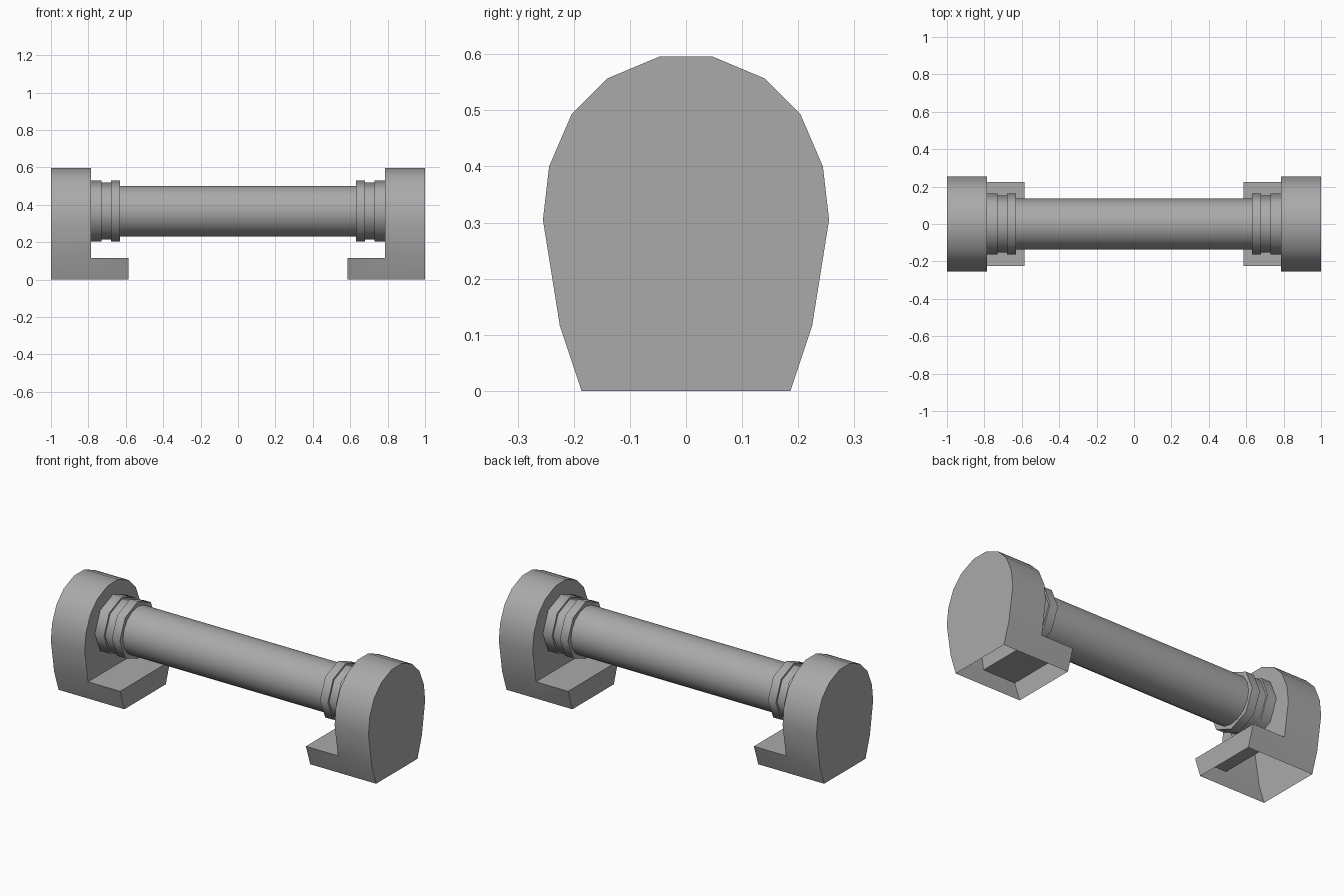
import bpy
import bmesh
import math

cube = bpy.data.objects.get("Cube")
if cube:
    bpy.data.objects.remove(cube)

grey = bpy.data.materials.new("mid_grey")
grey.use_nodes = True
grey.diffuse_color = (0.4, 0.4, 0.4, 1)
grey.node_tree.nodes["Principled BSDF"].inputs["Base Color"].default_value = (0.4, 0.4, 0.4, 1)

AXIS_Z = 0.367


def finish(bm, name, angle):
    bmesh.ops.recalc_face_normals(bm, faces=bm.faces)
    mesh = bpy.data.meshes.new(name)
    bm.to_mesh(mesh)
    bm.free()
    mesh.materials.append(grey)
    obj = bpy.data.objects.new(name, mesh)
    bpy.context.collection.objects.link(obj)
    bpy.ops.object.select_all(action='DESELECT')
    obj.select_set(True)
    bpy.context.view_layer.objects.active = obj
    bpy.ops.object.shade_smooth_by_angle(angle=math.radians(angle))
    return obj


def turned(name, profile, sides, angle):
    """Spin (x, radius) points around the long axis and cap both ends."""
    bm = bmesh.new()
    loops = []
    for x, r in profile:
        turns = [2 * math.pi * i / sides for i in range(sides)]
        loops.append([bm.verts.new((x, r * math.cos(t), AXIS_Z + r * math.sin(t))) for t in turns])
    for a, b in zip(loops, loops[1:]):
        for i in range(sides):
            j = (i + 1) % sides
            bm.faces.new((a[i], a[j], b[j], b[i]))
    bm.faces.new(loops[0])
    bm.faces.new(loops[-1])
    return finish(bm, name, angle)


# Half outline of an end block, from the floor to the crown (y, z)
HALF = [(0.186, 0), (0.225, 0.117), (0.255, 0.305), (0.244, 0.4),
        (0.204, 0.493), (0.14, 0.557), (0.047, 0.596)]
OUTLINE = HALF + [(-y, z) for y, z in reversed(HALF)]
OUTER, INNER, TOE = 1.0, 0.787, 0.585


def end_block(name, side):
    """Hollow rounded block with a foot pointing inward, open underneath."""
    bm = bmesh.new()

    def row(x, points):
        return [bm.verts.new((side * x, y, z)) for y, z in points]

    outer, inner = row(OUTER, OUTLINE), row(INNER, OUTLINE)
    for i in range(len(OUTLINE) - 1):
        bm.faces.new((outer[i], outer[i + 1], inner[i + 1], inner[i]))
    bm.faces.new(outer)
    bm.faces.new(inner[1:-1])
    # foot: two side walls, a top and a toe face
    toe = row(TOE, OUTLINE[:2] + OUTLINE[-2:])
    root = inner[:2] + inner[-2:]
    for i in range(3):
        bm.faces.new((root[i], root[i + 1], toe[i + 1], toe[i]))
    bm.faces.new(toe)
    return finish(bm, name, 40)


# Central bar
turned("bar", [(-0.7, 0.135), (0.7, 0.135)], 16, 40)

# Collars and end blocks on both ends
for label, side in (("left", 1), ("right", -1)):
    end_block(label + "_end_block", side)
    for part, start, stop, radius in (("inner_collar", 0.63, 0.68, 0.163),
                                      ("collar_groove", 0.67, 0.74, 0.152),
                                      ("outer_collar", 0.73, 0.79, 0.163)):
        turned(label + "_" + part, [(side * start, radius), (side * stop, radius)], 8, 50)
